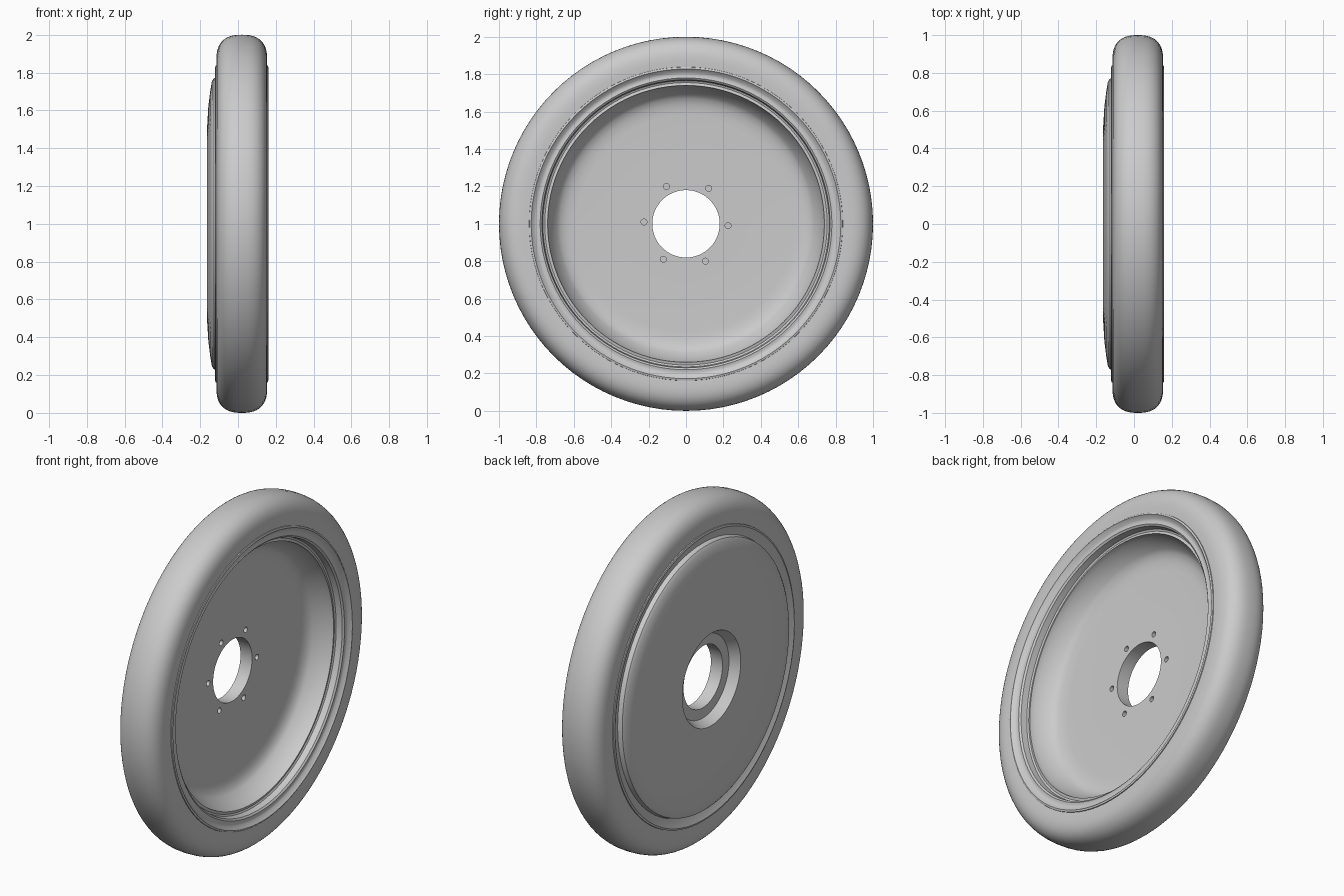
import bpy
import bmesh
from math import sin, cos, pi, radians
from mathutils import Vector, Matrix

CENTRE = Vector((0, 0, 1))
SEGMENTS = 96

cube = bpy.data.objects.get("Cube")
if cube:
    bpy.data.objects.remove(cube, do_unlink=True)

grey = bpy.data.materials.new("plain grey")
grey.use_nodes = True
grey.diffuse_color = (0.6, 0.6, 0.6, 1)
grey.node_tree.nodes["Principled BSDF"].inputs["Base Color"].default_value = (0.6, 0.6, 0.6, 1)


def add_object(name, bm):
    bmesh.ops.recalc_face_normals(bm, faces=bm.faces)
    mesh = bpy.data.meshes.new(name)
    bm.to_mesh(mesh)
    bm.free()
    mesh.materials.append(grey)
    obj = bpy.data.objects.new(name, mesh)
    bpy.context.collection.objects.link(obj)
    return obj


def lathe(name, profile):
    """Turn a closed (x, radius) profile around the axle."""
    bm = bmesh.new()
    verts = [bm.verts.new(CENTRE + Vector((x, 0, r))) for x, r in profile]
    edges = [bm.edges.new((verts[i - 1], verts[i])) for i in range(len(verts))]
    bmesh.ops.spin(bm, geom=verts + edges, cent=CENTRE, axis=(1, 0, 0),
                   angle=2 * pi, steps=SEGMENTS, use_duplicate=False)
    bmesh.ops.remove_doubles(bm, verts=bm.verts, dist=0.0005)
    return add_object(name, bm)


def smooth(obj):
    bpy.ops.object.select_all(action="DESELECT")
    obj.select_set(True)
    bpy.context.view_layer.objects.active = obj
    bpy.ops.object.shade_smooth_by_angle(angle=radians(35))


# Tyre: squared-off round tread with straight sidewalls
tread = []
for i in range(25):
    a = pi * i / 24
    c, s = cos(a), max(sin(a), 0)
    tread.append((0.02 + 0.134 * abs(c) ** 0.8 * (1 if c > 0 else -1),
                  0.87 + 0.13 * s ** 0.8))
tyre = lathe("tyre", [(0.12, 0.82), (0.152, 0.835)] + tread
             + [(-0.112, 0.835), (-0.08, 0.82)])

# Wheel: deep dish, stepped rim lips and a domed back with a hub recess
dish = [(-0.035, 0.18), (-0.035, 0.3), (-0.035, 0.58), (-0.033, 0.61),
        (-0.028, 0.64), (-0.017, 0.67), (0, 0.69)]
lip = [(0.07, 0.735), (0.1, 0.74), (0.095, 0.755), (0.1, 0.765),
       (0.135, 0.77), (0.143, 0.78), (0.138, 0.795), (0.142, 0.81),
       (0.16, 0.828), (0.157, 0.838), (0.13, 0.842)]
back_lip = [(-0.09, 0.842), (-0.118, 0.838), (-0.121, 0.828),
            (-0.108, 0.80), (-0.102, 0.777)]
back = [(-0.127, 0.77), (-0.138, 0.755), (-0.147, 0.7), (-0.157, 0.62),
        (-0.163, 0.52), (-0.165, 0.45), (-0.165, 0.42), (-0.165, 0.27)]
recess = [(-0.11, 0.24), (-0.11, 0.18)]
wheel = lathe("wheel_disc", dish + lip + back_lip + back + recess)

# Six blind bolt holes around the hub opening
bm = bmesh.new()
for k in range(6):
    a = radians(60 * k - 2.5)
    place = Matrix.Translation(CENTRE + Vector((-0.035, 0.225 * cos(a), 0.225 * sin(a))))
    bmesh.ops.create_cone(bm, cap_ends=True, segments=16, radius1=0.016,
                          radius2=0.016, depth=0.08,
                          matrix=place @ Matrix.Rotation(pi / 2, 4, "Y"))
cutter = add_object("bolt_hole_cutter", bm)
cutter.hide_render = True
cut = wheel.modifiers.new("bolt holes", "BOOLEAN")
cut.operation = "DIFFERENCE"
cut.solver = "EXACT"
cut.object = cutter
bpy.context.view_layer.objects.active = wheel
bpy.ops.object.modifier_apply(modifier=cut.name)
bpy.data.objects.remove(cutter, do_unlink=True)

for obj in (tyre, wheel):
    smooth(obj)
